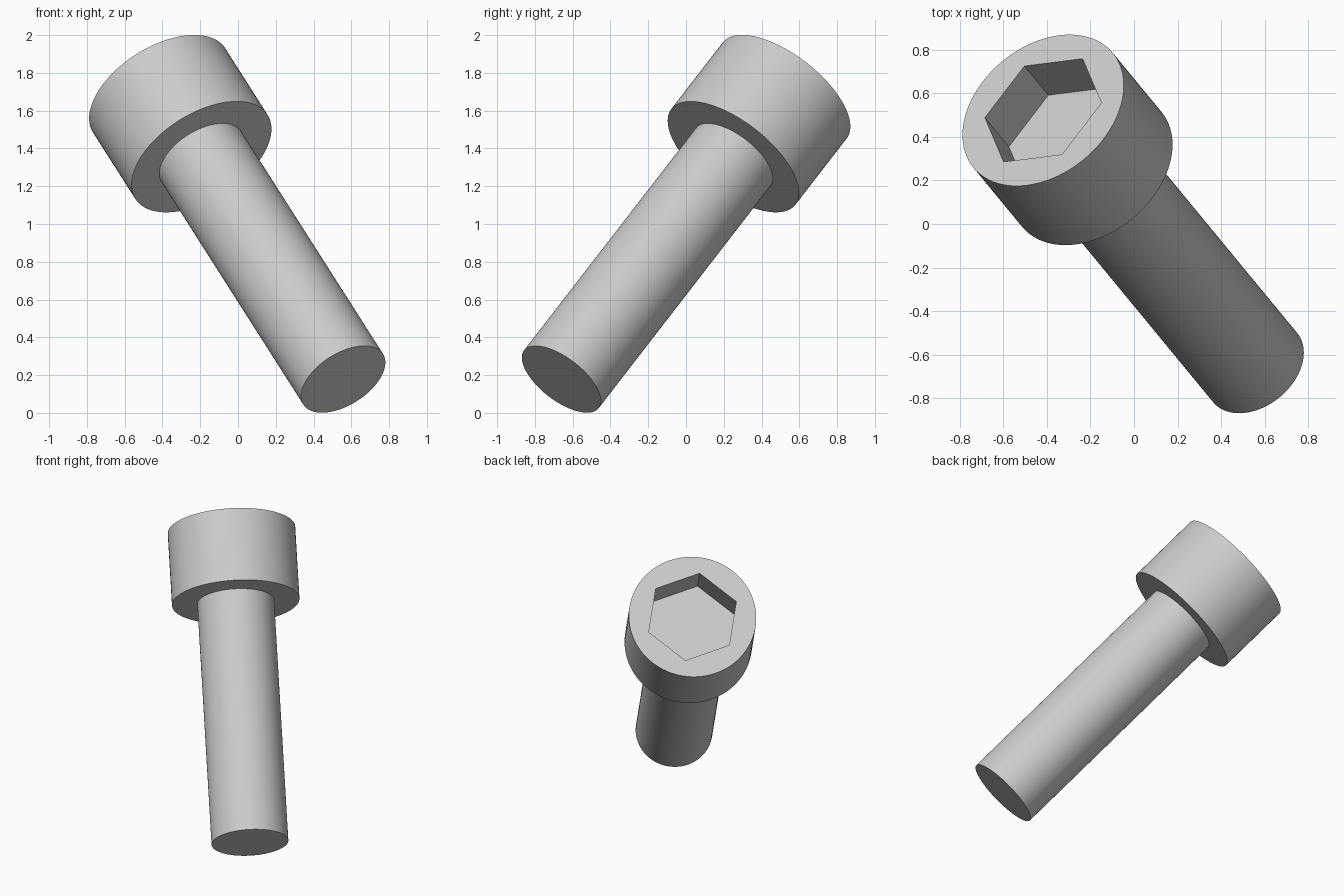
import bpy, bmesh, math
from mathutils import Matrix, Vector

if "Cube" in bpy.data.objects:
    bpy.data.objects.remove(bpy.data.objects["Cube"])

SHANK_R, SHANK_LEN = 0.25, 1.667
HEAD_R, HEAD_LEN = 0.415, 0.498
SOCKET_R, SOCKET_DEPTH = 0.306, 0.245
SIDES = 96

# Tilted frame: z runs along the screw to the head, x points at a socket corner
axis = Vector((-0.45, 0.546, 0.706)).normalized()
corner = Vector((0.1825, 0.238, -0.068))
corner = (corner - axis * corner.dot(axis)).normalized()
tilt = Matrix((corner, axis.cross(corner), axis)).transposed().to_4x4()
placement = Matrix.Translation((0.557, -0.66, 0.178)) @ tilt

steel = bpy.data.materials.new("light_grey_steel")
steel.use_nodes = True
colour = (0.6, 0.6, 0.6, 1)
steel.diffuse_color = colour
steel.node_tree.nodes["Principled BSDF"].inputs["Base Color"].default_value = colour


def ring(bm, radius, z, sides):
    """Closed loop of vertices around the screw axis."""
    angles = [2 * math.pi * i / sides for i in range(sides)]
    return [bm.verts.new((radius * math.cos(a), radius * math.sin(a), z)) for a in angles]


def wall(bm, low, high):
    """Quads joining two loops with the same vertex count."""
    for i in range(len(low)):
        j = (i + 1) % len(low)
        bm.faces.new((low[i], low[j], high[j], high[i]))


def loop_edges(bm, loop):
    return [bm.edges.get((v, loop[i - 1])) for i, v in enumerate(loop)]


def finish(bm, name):
    bmesh.ops.recalc_face_normals(bm, faces=bm.faces[:])
    mesh = bpy.data.meshes.new(name)
    bm.to_mesh(mesh)
    bm.free()
    mesh.materials.append(steel)
    obj = bpy.data.objects.new(name, mesh)
    bpy.context.collection.objects.link(obj)
    obj.matrix_world = placement
    bpy.ops.object.select_all(action="DESELECT")
    obj.select_set(True)
    bpy.context.view_layer.objects.active = obj
    bpy.ops.object.shade_smooth_by_angle(angle=math.radians(30))


# Plain round shank, seated slightly into the head
bm = bmesh.new()
tip = ring(bm, SHANK_R, 0, SIDES)
neck = ring(bm, SHANK_R, SHANK_LEN + 0.01, SIDES)
wall(bm, tip, neck)
bm.faces.new(tip)
bm.faces.new(neck)
finish(bm, "shank")

# Cylindrical head with a hexagonal socket
bm = bmesh.new()
top_z = SHANK_LEN + HEAD_LEN
under = ring(bm, HEAD_R, SHANK_LEN, SIDES)
rim = ring(bm, HEAD_R, top_z, SIDES)
mouth = ring(bm, SOCKET_R, top_z, 6)
floor = ring(bm, SOCKET_R, top_z - SOCKET_DEPTH, 6)
wall(bm, under, rim)
wall(bm, floor, mouth)
bm.faces.new(under)
bm.faces.new(floor)
bmesh.ops.triangle_fill(bm, use_beauty=True,
                        edges=loop_edges(bm, rim) + loop_edges(bm, mouth))
finish(bm, "socket_head")
